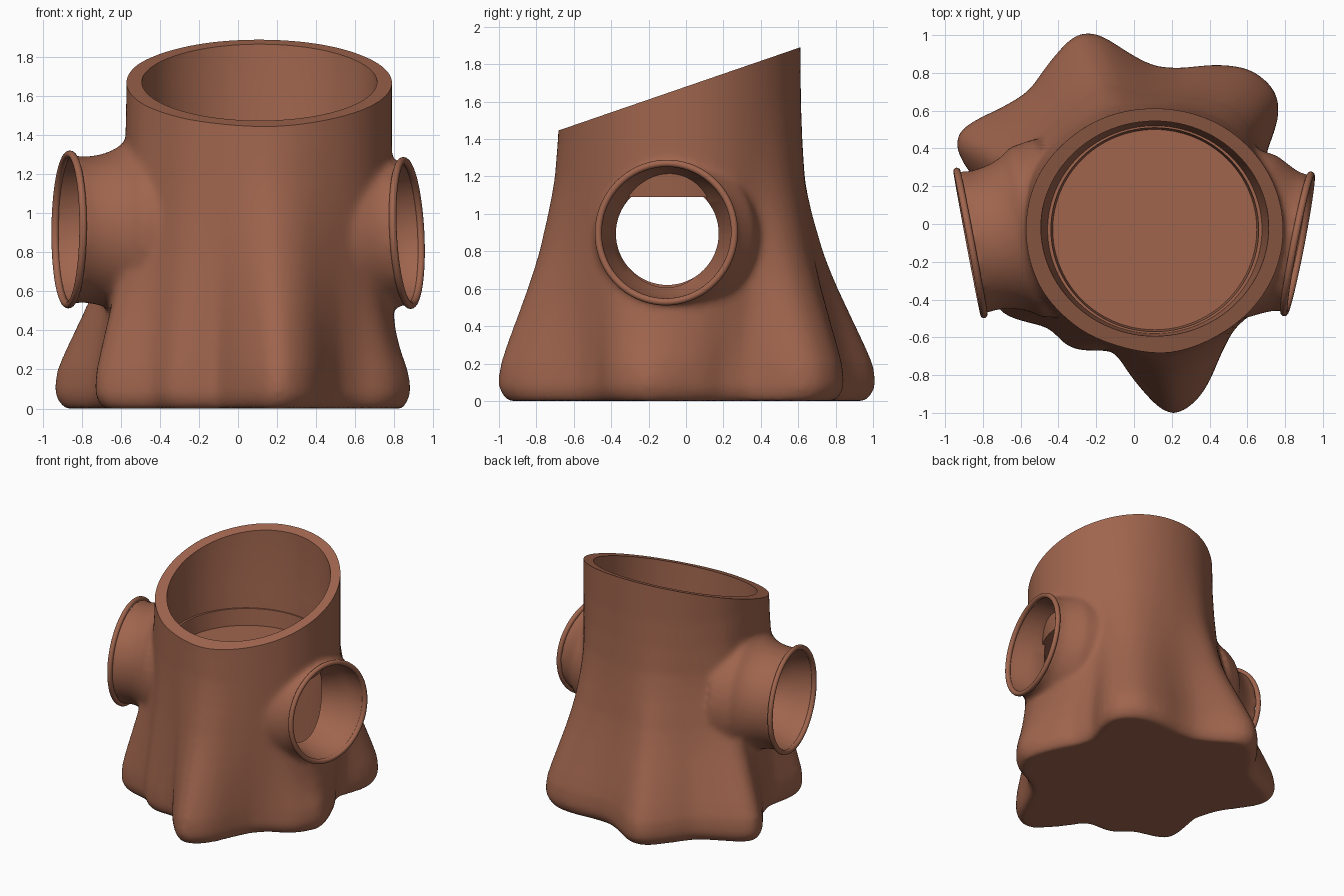
import bpy, bmesh, math
from mathutils import Vector

if "Cube" in bpy.data.objects:
    bpy.data.objects.remove(bpy.data.objects["Cube"])

C = Vector((0.11, -0.03, 0))
N = 128
mat = bpy.data.materials.new("bark")
mat.diffuse_color = (0.35, 0.13, 0.075, 1)
mat.use_nodes = True
mat.node_tree.nodes["Principled BSDF"].inputs["Base Color"].default_value = mat.diffuse_color


def loft(name, rings):
    """Closed skin through equal-length rings, capped at both ends."""
    bm = bmesh.new()
    vs = [[bm.verts.new(p) for p in r] for r in rings]
    n = len(rings[0])
    for a, b in zip(vs, vs[1:]):
        for i in range(n):
            j = (i + 1) % n
            bm.faces.new((a[i], a[j], b[j], b[i]))
    bm.faces.new(vs[0][::-1])
    bm.faces.new(vs[-1])
    bmesh.ops.recalc_face_normals(bm, faces=bm.faces)
    me = bpy.data.meshes.new(name)
    bm.to_mesh(me)
    bm.free()
    ob = bpy.data.objects.new(name, me)
    bpy.context.collection.objects.link(ob)
    me.materials.append(mat)
    return ob


def circle(center, axis, r, n=64):
    q = Vector(axis).to_track_quat('Z', 'Y')
    return [Vector(center) + q @ Vector((r * math.cos(k * math.tau / n), r * math.sin(k * math.tau / n), 0))
            for k in range(n)]


def oval(rx, ry, z, n=96):
    return [(C.x + rx * math.cos(k * math.tau / n), C.y + ry * math.sin(k * math.tau / n), z) for k in range(n)]


def active(ob):
    bpy.ops.object.select_all(action='DESELECT')
    ob.select_set(True)
    bpy.context.view_layer.objects.active = ob


def modify(ob, kind, **kw):
    active(ob)
    m = ob.modifiers.new("m", kind)
    for k, v in kw.items():
        setattr(m, k, v)
    bpy.ops.object.modifier_apply(modifier=m.name)


def cut(ob, cutter):
    modify(ob, 'BOOLEAN', operation='DIFFERENCE', solver='EXACT', object=cutter)
    bpy.data.objects.remove(cutter)


# root outline at the foot of the stump
outline = [(0.2, -1.03), (0.35, -0.92), (0.45, -0.7), (0.52, -0.56), (0.62, -0.47), (0.78, -0.4),
           (0.89, -0.22), (0.83, 0), (0.72, 0.2), (0.68, 0.36), (0.77, 0.56), (0.76, 0.7),
           (0.62, 0.82), (0.5, 0.84), (0.25, 0.82), (0.1, 0.83), (-0.05, 0.91), (-0.2, 1.02),
           (-0.3, 1.02), (-0.4, 0.91), (-0.55, 0.7), (-0.7, 0.61), (-0.94, 0.49), (-0.97, 0.41),
           (-0.87, 0.29), (-0.74, 0.1), (-0.68, -0.1), (-0.72, -0.3), (-0.74, -0.46),
           (-0.6, -0.51), (-0.45, -0.54), (-0.34, -0.66), (-0.1, -0.66), (0.03, -0.86)]
polar = sorted((math.atan2(y - C.y, x - C.x), math.hypot(x - C.x, y - C.y)) for x, y in outline)
polar = [(polar[-1][0] - math.tau, polar[-1][1])] + polar + [(polar[0][0] + math.tau, polar[0][1])]
angles = [-math.pi + math.tau * k / N for k in range(N)]
base = []
for a in angles:
    for (a0, r0), (a1, r1) in zip(polar, polar[1:]):
        if a0 <= a <= a1:
            base.append(r0 + (r1 - r0) * (a - a0) / (a1 - a0))
            break
for _ in range(2):
    base = [(base[i - 1] + 2 * base[i] + base[(i + 1) % N]) / 4 for i in range(N)]

# trunk: roots melt into an oval neck (height, root share, scale)
levels = [(0, 1, 0.95), (0.025, 1, 0.975), (0.07, 1, 1), (0.13, 1, 1), (0.2, 0.97, 1), (0.3, 0.87, 1),
          (0.4, 0.76, 1), (0.5, 0.65, 1), (0.6, 0.54, 1), (0.7, 0.44, 1), (0.8, 0.35, 1), (0.9, 0.28, 1),
          (1.0, 0.21, 1), (1.1, 0.15, 1), (1.2, 0.1, 1), (1.4, 0.05, 1), (1.6, 0.02, 1), (2.15, 0, 1)]
rings = []
for z, t, s in levels:
    ring = []
    for a, rb in zip(angles, base):
        rt = 1 / math.hypot(math.cos(a) / 0.68, math.sin(a) / 0.64)
        low = t ** (1 + 4 * max(0, math.cos(a)) ** 8)  # the right root stays low
        r = s * (rt + (rb - rt) * low)
        ring.append((C.x + r * math.cos(a), C.y + r * math.sin(a), z))
    rings.append(ring)
stump = loft("stump", rings)

# side pipe necks, flaring into the trunk (depth, radius)
pipes = [("right", Vector((0.866, -0.105, 0.9)), Vector((0.98, -0.19, 0.05)).normalized(), 0.39,
          [(0.3, 0.45), (0.2, 0.44), (0.14, 0.41), (0.08, 0.38), (0.03, 0.366), (-0.005, 0.375)]),
         ("left", Vector((-0.866, -0.1, 0.918)), Vector((-0.98, -0.185, 0.01)).normalized(), 0.405,
          [(0.45, 0.48), (0.3, 0.46), (0.25, 0.42), (0.18, 0.39), (0.1, 0.375), (0.04, 0.375), (-0.005, 0.39)])]
necks = [loft("neck", [circle(p - n * d, n, q) for d, q in prof]) for side, p, n, r, prof in pipes]
active(stump)
for nk in necks:
    nk.select_set(True)
bpy.ops.object.join()
modify(stump, 'REMESH', mode='VOXEL', voxel_size=0.02)
modify(stump, 'SMOOTH', factor=0.5, iterations=10)

# slanted top
slope = math.atan(0.344)
bpy.ops.mesh.primitive_cube_add(size=4, rotation=(slope, 0, 0),
                                location=Vector((0, -0.67, 1.45)) + 2 * Vector((0, -math.sin(slope), math.cos(slope))))
cut(stump, bpy.context.object)

# hollow inside and the passage through the pipes
cut(stump, loft("hollow", [oval(0.53, 0.52, 0.1), oval(0.55, 0.54, 1.08), oval(0.585, 0.56, 1.4),
                           oval(0.605, 0.575, 1.7), oval(0.61, 0.575, 2.3)]))
cut(stump, loft("passage", [circle((x, -0.1, 0.895), (1, 0, 0), 0.275) for x in (-1.2, 1.2)]))
for side, p, n, r, prof in pipes:
    inner = Vector((math.copysign(0.6, p.x), -0.1, 0.895))
    cut(stump, loft("mouth", [circle(p + n * 0.06, n, r - 0.024), circle(p - n * 0.06, n, r - 0.036),
                              circle(p - n * 0.14, n, r - 0.06), circle(inner, n, 0.275)]))
active(stump)
bpy.ops.object.shade_smooth_by_angle(angle=math.radians(40))

# bowl floor with a low liner closing the wall above the passage
bowl = loft("bowl_floor", [oval(0.57, 0.56, 1.09), oval(0.59, 0.57, 1.24), oval(0.55, 0.54, 1.24),
                           oval(0.54, 0.53, 1.11)])
active(bowl)
bpy.ops.object.shade_smooth_by_angle(angle=math.radians(30))

# rolled pipe lips
for side, p, n, r, prof in pipes:
    bpy.ops.mesh.primitive_torus_add(major_radius=r - 0.019, minor_radius=0.019, major_segments=72, minor_segments=14,
                                     location=p, rotation=n.to_track_quat('Z', 'Y').to_euler())
    lip = bpy.context.object
    lip.name = side + "_pipe_lip"
    lip.data.materials.append(mat)
    bpy.ops.object.shade_smooth()
